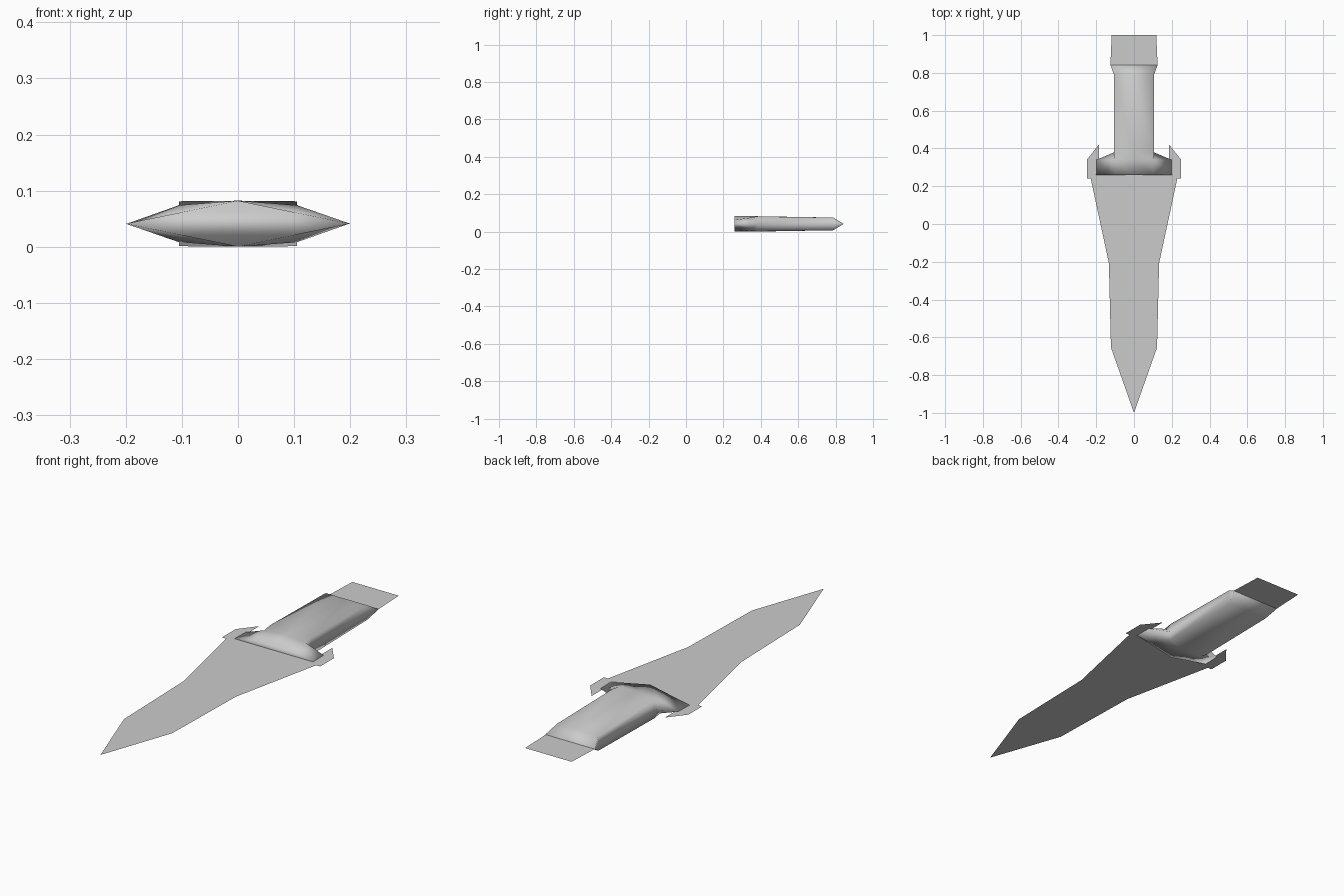
import bpy
import bmesh

if "Cube" in bpy.data.objects:
    bpy.data.objects.remove(bpy.data.objects["Cube"], do_unlink=True)

MID = 0.041  # height of the central plane

grey = bpy.data.materials.new("plain grey")
grey.use_nodes = True
colour = (0.6, 0.6, 0.6, 1)
grey.diffuse_color = colour
grey.node_tree.nodes["Principled BSDF"].inputs["Base Color"].default_value = colour


def make_object(name, bm, smooth=False):
    for f in bm.faces:
        f.smooth = smooth
    mesh = bpy.data.meshes.new(name)
    bm.to_mesh(mesh)
    bm.free()
    mesh.materials.append(grey)
    obj = bpy.data.objects.new(name, mesh)
    bpy.context.collection.objects.link(obj)
    return obj


def mirrored_plate(name, outline):
    """Thin sheet from its +x outline, mirrored about x = 0."""
    bm = bmesh.new()
    for side in (1, -1):
        ring = [bm.verts.new((side * x, y, MID)) for x, y in outline]
        bm.faces.new(ring if side == 1 else ring[::-1])
    bmesh.ops.remove_doubles(bm, verts=bm.verts, dist=1e-5)
    return make_object(name, bm)


# Blade with the hooked guard wings
mirrored_plate("blade", [
    (0, -1), (0.122, -0.654), (0.133, -0.207), (0.229, 0.24), (0.25, 0.24),
    (0.25, 0.34), (0.186, 0.42), (0.186, 0.27), (0, 0.27)])

# Flat pommel tab
mirrored_plate("pommel", [(0, 0.84), (0.125, 0.84), (0.118, 1.0), (0, 1.0)])

# Grip: diamond collar blending to a box section, pinched at the pommel
# y, side x, corner x, corner height, middle height
sections = [
    (0.26, 0.2, 0.1, 0.0205, 0.041),
    (0.34, 0.198, 0.105, 0.033, 0.041),
    (0.38, 0.105, 0.105, 0.040, 0.041),
    (0.787, 0.105, 0.105, 0.034, 0.034),
    (0.842, 0.125, 0.125, 0.001, 0.001),
]
bm = bmesh.new()
rings = []
for y, side, cx, cz, mz in sections:
    points = [(side, 0), (cx, cz), (0, mz), (-cx, cz),
              (-side, 0), (-cx, -cz), (0, -mz), (cx, -cz)]
    rings.append([bm.verts.new((x, y, MID + z)) for x, z in points])
for a, b in zip(rings, rings[1:]):
    for i in range(8):
        j = (i + 1) % 8
        bm.faces.new((a[i], a[j], b[j], b[i]))
bm.faces.new(rings[0])
bm.faces.new(rings[-1][::-1])
bmesh.ops.recalc_face_normals(bm, faces=bm.faces)
make_object("grip", bm, smooth=True)
